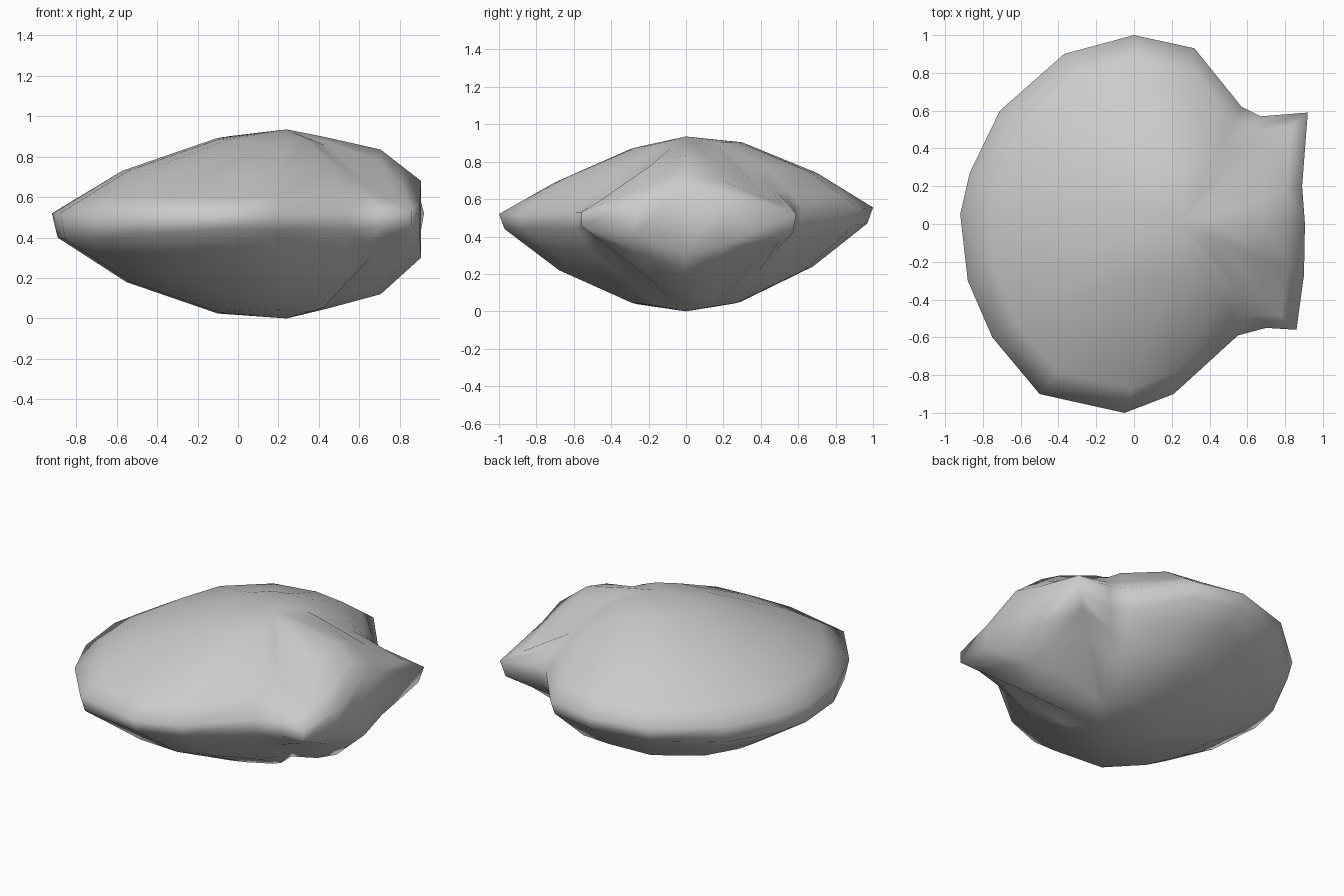
import bpy
import bmesh
from mathutils import Vector

default_cube = bpy.data.objects.get("Cube")
if default_cube:
    bpy.data.objects.remove(default_cube, do_unlink=True)


def make_material(name, colour):
    material = bpy.data.materials.new(name)
    material.use_nodes = True
    material.diffuse_color = colour
    material.node_tree.nodes["Principled BSDF"].inputs["Base Color"].default_value = colour
    return material


# Rim outline: x, y, upper lip, lower lip, upper shoulder, lower shoulder heights
rim = [
    (-.92, .05, .52, .4, .73, .18),
    (-.87, .27, .52, .4, .73, .18),
    (-.71, .6, .53, .42, .75, .19),
    (-.37, .9, .54, .45, .75, .21),
    (0, 1, .555, .47, .74, .24),
    (.32, .93, .55, .46, .75, .22),
    (.57, .62, .55, .42, .77, .18),
    (.67, .57, .55, .42, .73, .21),
    (.92, .59, .52, .42, .63, .31),
    (.89, .2, .63, .35, .8, .15),
    (.905, 0, .68, .3, .835, .12),
    (.9, -.27, .57, .41, .78, .17),
    (.86, -.56, .53, .46, .63, .32),
    (.7, -.55, .53, .45, .71, .22),
    (.55, -.59, .53, .44, .76, .18),
    (.21, -.9, .52, .44, .72, .22),
    (-.05, -1, .52, .44, .69, .22),
    (-.5, -.9, .52, .42, .71, .19),
    (-.75, -.6, .52, .39, .73, .18),
    (-.88, -.3, .52, .39, .73, .18),
]

mesh_builder = bmesh.new()


def crown_drop(x, y, upper):
    """Share of the shoulder drop reached near the crown: straighter at the beak."""
    if x > .5 and abs(y) < .3:
        return .4
    return .22 - .06 * y if upper else .13 + .08 * abs(y)


def add_valve(upper):
    """Build one domed valve as rings from its crown and return the lip ring."""
    crown = Vector((.24, 0, .935 if upper else 0))
    crown_vertex = mesh_builder.verts.new(crown)
    rings = [[], [], [], []]
    for x, y, top, bottom, high_shoulder, low_shoulder in rim:
        lip = Vector((x, y, top if upper else bottom))
        # The lower lip is tucked in slightly, except along the hinge
        if not upper and (x < .5 or y > .5):
            lip.xy = lip.xy * .97
        middle = crown.lerp(lip, .7)
        middle.z = high_shoulder if upper else low_shoulder
        inner = crown.lerp(lip, .3)
        inner.z = crown.z + (middle.z - crown.z) * crown_drop(x, y, upper)
        outer = middle.lerp(lip, .57)
        for ring, point in zip(rings, (inner, middle, outer, lip)):
            ring.append(mesh_builder.verts.new(point))
    count = len(rim)
    for i in range(count):
        j = (i + 1) % count
        mesh_builder.faces.new((crown_vertex, rings[0][i], rings[0][j]))
        for near, far in zip(rings, rings[1:]):
            mesh_builder.faces.new((near[i], far[i], far[j], near[j]))
    return rings[-1]


# Two valves joined along the lip and the hinge face
upper_lip = add_valve(True)
lower_lip = add_valve(False)
for i in range(len(rim)):
    j = (i + 1) % len(rim)
    mesh_builder.faces.new((upper_lip[i], upper_lip[j], lower_lip[j], lower_lip[i]))

bmesh.ops.recalc_face_normals(mesh_builder, faces=mesh_builder.faces[:])
for face in mesh_builder.faces:
    face.smooth = True

mesh = bpy.data.meshes.new("shell")
mesh_builder.to_mesh(mesh)
mesh_builder.free()
mesh.materials.append(make_material("shell grey", (.6, .6, .6, 1)))
shell = bpy.data.objects.new("shell", mesh)
bpy.context.scene.collection.objects.link(shell)
